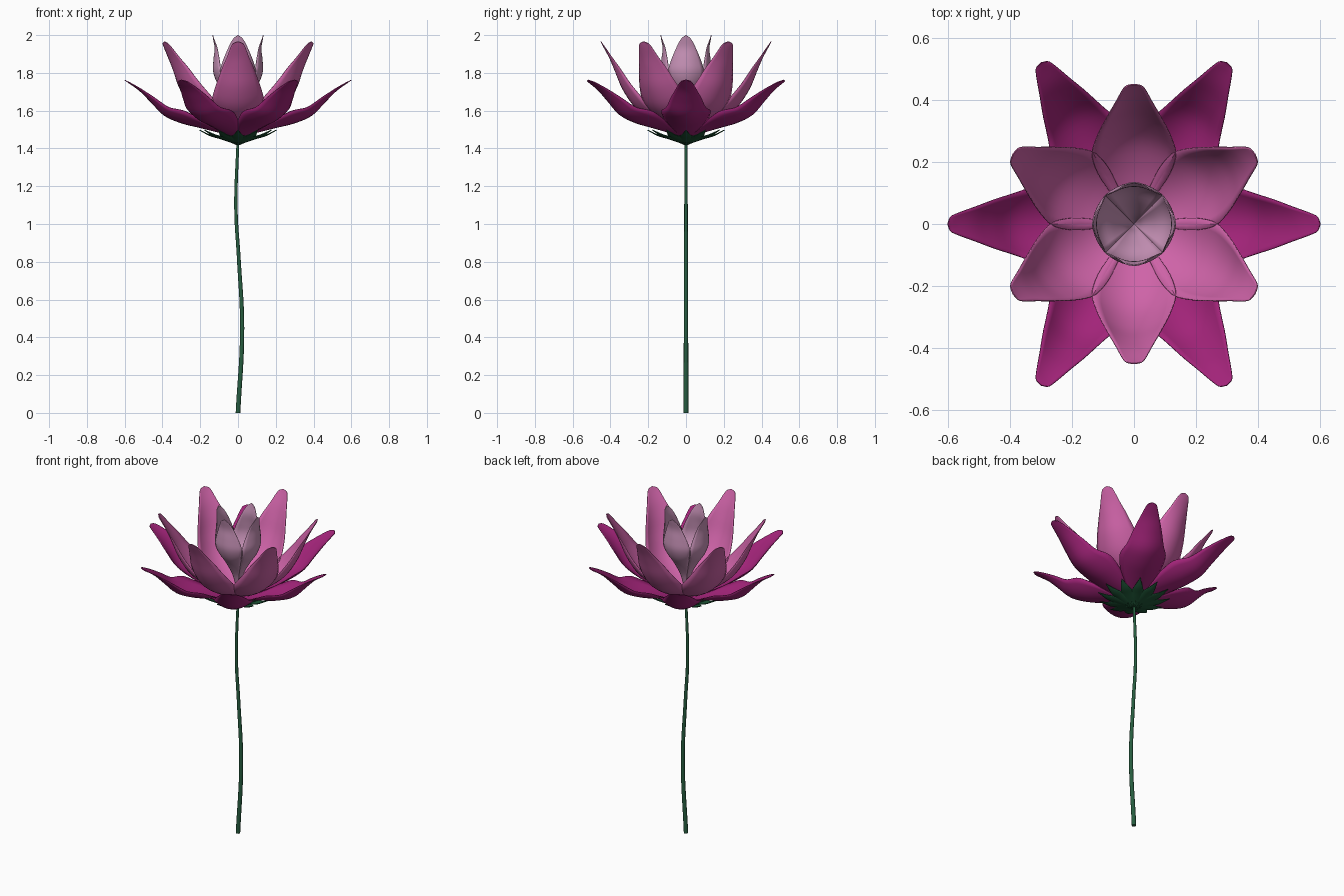
import bpy
import math
from mathutils import Vector

cube = bpy.data.objects.get("Cube")
if cube:
    bpy.data.objects.remove(cube)


def material(name, rgb):
    m = bpy.data.materials.new(name)
    m.use_nodes = True
    m.diffuse_color = (*rgb, 1)
    m.node_tree.nodes["Principled BSDF"].inputs["Base Color"].default_value = (*rgb, 1)
    return m


magenta = material("deep magenta", (0.36, 0.017, 0.19))
pink = material("orchid pink", (0.62, 0.125, 0.39))
pale = material("pale mauve", (0.58, 0.29, 0.48))
green = material("stem green", (0.02, 0.11, 0.05))
dark_green = material("sepal green", (0.012, 0.085, 0.035))


def smooth_rows(rows, steps=4):
    """Catmull-Rom refinement of (radius, height, half width, cup) rows."""
    pts = [Vector(r) for r in rows]
    out = []
    for i in range(len(pts) - 1):
        b, c = pts[i], pts[i + 1]
        a = pts[i - 1] if i else b * 2 - c
        d = pts[i + 2] if i + 2 < len(pts) else c * 2 - b
        for k in range(steps):
            t = k / steps
            out.append(0.5 * (2 * b + (c - a) * t + (2 * a - 5 * b + 4 * c - d) * t ** 2
                              + (3 * b - a - 3 * c + d) * t ** 3))
    return out + [pts[-1]]


def petal_mesh(name, rows, mat, cols=10):
    """Cupped blade growing outward along +x."""
    rows = smooth_rows(rows)
    verts, faces = [], []
    for i, (r, z, w, cup) in enumerate(rows):
        before, after = rows[max(i - 1, 0)], rows[min(i + 1, len(rows) - 1)]
        along = Vector((after[0] - before[0], after[1] - before[1])).normalized()
        for j in range(cols + 1):
            u = 2 * j / cols - 1
            lift = cup * u * u
            verts.append((r - along.y * lift, max(w, 0.0005) * u, z + along.x * lift))
    n = cols + 1
    for i in range(len(rows) - 1):
        for j in range(cols):
            a = i * n + j
            faces.append((a, a + n, a + n + 1, a + 1))
    me = bpy.data.meshes.new(name)
    me.from_pydata(verts, [], faces)
    me.materials.append(mat)
    me.shade_smooth()
    return me


def ring(name, rows, mat, count, start=0, thickness=0.004):
    me = petal_mesh(name, rows, mat)
    for i in range(count):
        ob = bpy.data.objects.new(f"{name}_{i + 1}", me)
        bpy.context.collection.objects.link(ob)
        ob.rotation_euler.z = math.radians(start + 360 * i / count)
        mod = ob.modifiers.new("thickness", 'SOLIDIFY')
        mod.thickness = thickness
        mod.offset = 0


# Wide spreading outer petals
ring("outer_petal", [
    (0, 1.46, 0.015, 0), (0.1, 1.485, 0.06, 0.01), (0.2, 1.51, 0.11, 0.04),
    (0.3, 1.535, 0.13, 0.065), (0.39, 1.575, 0.107, 0.05), (0.46, 1.645, 0.082, 0.03),
    (0.52, 1.705, 0.055, 0.012), (0.575, 1.745, 0.033, 0.004),
    (0.592, 1.757, 0.022, 0), (0.6, 1.763, 0, 0)], magenta, 6)

# Upright middle petals
ring("middle_petal", [
    (0, 1.48, 0.015, 0), (0.08, 1.51, 0.06, 0.01), (0.18, 1.555, 0.115, 0.04),
    (0.27, 1.62, 0.135, 0.06), (0.335, 1.715, 0.115, 0.05), (0.375, 1.81, 0.085, 0.03),
    (0.405, 1.88, 0.058, 0.012), (0.437, 1.94, 0.036, 0.004),
    (0.446, 1.958, 0.022, 0), (0.45, 1.966, 0, 0)], pink, 6, 30)

# Closed inner bud
ring("inner_petal", [
    (0, 1.5, 0.004, 0), (0.015, 1.56, 0.012, 0.003), (0.032, 1.62, 0.025, 0.008),
    (0.07, 1.69, 0.053, 0.02), (0.11, 1.75, 0.083, 0.034), (0.13, 1.81, 0.093, 0.04),
    (0.128, 1.87, 0.078, 0.03), (0.122, 1.93, 0.052, 0.012),
    (0.13, 1.98, 0.026, 0.002), (0.134, 2.0, 0, 0)], pale, 4)

# Pointed sepals under the flower
ring("sepal", [
    (0, 1.42, 0.012, 0), (0.05, 1.437, 0.028, 0.003), (0.1, 1.453, 0.036, 0.008),
    (0.15, 1.468, 0.024, 0.004), (0.205, 1.498, 0, 0)], dark_green, 12)

# Gently swaying tapered stem
curve = bpy.data.curves.new("stem", 'CURVE')
curve.dimensions = '3D'
curve.bevel_depth = 0.013
curve.bevel_resolution = 3
curve.use_fill_caps = True
path = [(0, 0, 1), (0.022, 0.45, 0.9), (0.004, 0.82, 0.8), (-0.011, 1.08, 0.72), (0, 1.45, 0.6)]
spline = curve.splines.new('BEZIER')
spline.bezier_points.add(len(path) - 1)
for p, (x, z, s) in zip(spline.bezier_points, path):
    p.co = (x, 0, z)
    p.radius = s
    p.handle_left_type = p.handle_right_type = 'AUTO'
curve.materials.append(green)
bpy.context.collection.objects.link(bpy.data.objects.new("stem", curve))
